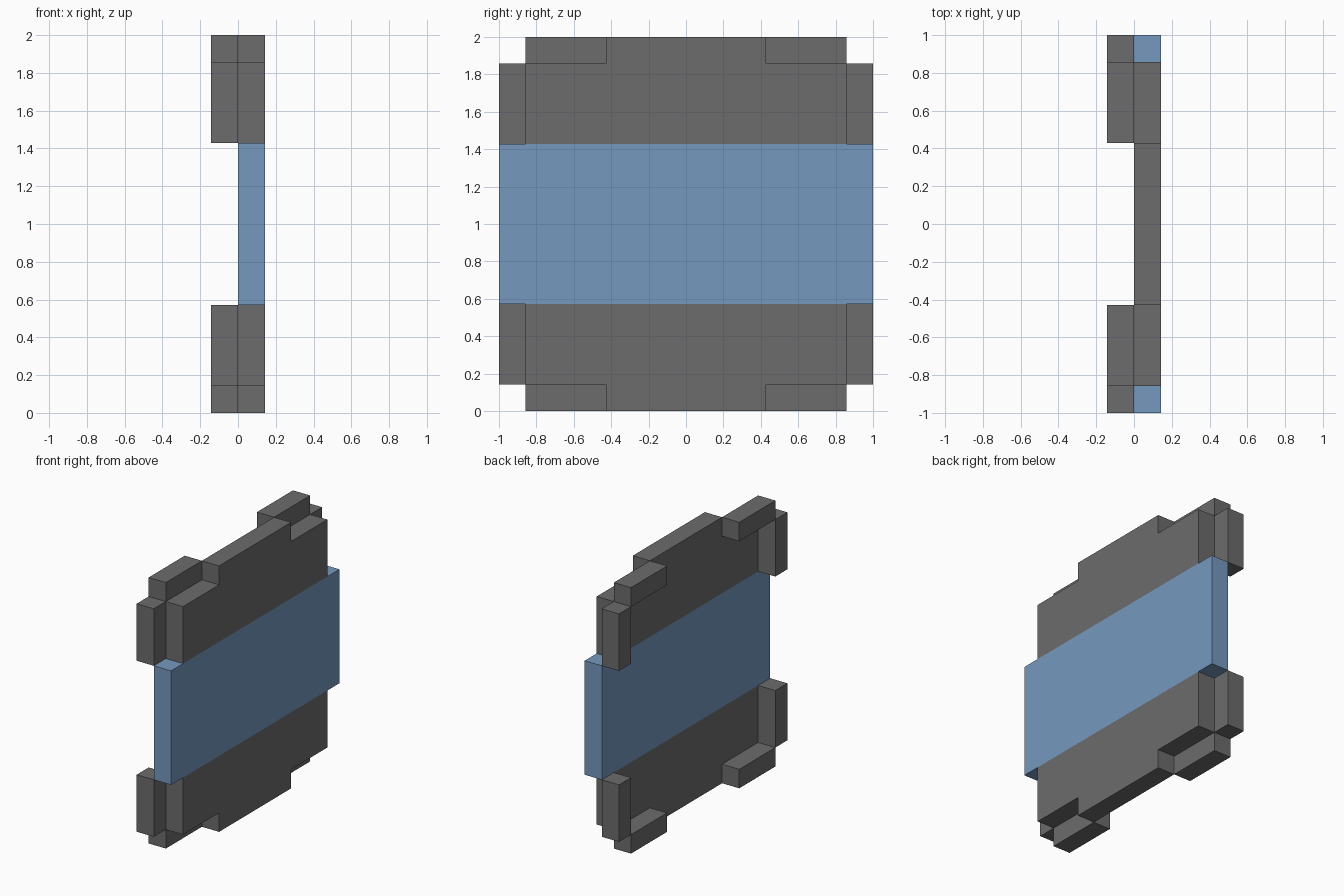
import bpy
import bmesh

if "Cube" in bpy.data.objects:
    bpy.data.objects.remove(bpy.data.objects["Cube"])

U = 1 / 7  # block size


def material(name, rgb):
    m = bpy.data.materials.new(name)
    m.diffuse_color = (*rgb, 1)
    m.use_nodes = True
    m.node_tree.nodes["Principled BSDF"].inputs["Base Color"].default_value = m.diffuse_color
    return m


grey = material("dark grey", (0.15, 0.15, 0.15))
blue = material("glass blue", (0.178, 0.319, 0.521))


def slab(name, outline, x0, x1, mat):
    """Extrude a (y, z) outline, in blocks from the centre, along x."""
    bm = bmesh.new()
    verts = [bm.verts.new((x0 * U, y * U, 1 + z * U)) for y, z in outline]
    face = bm.faces.new(verts)
    ext = bmesh.ops.extrude_face_region(bm, geom=[face])
    moved = [v for v in ext["geom"] if isinstance(v, bmesh.types.BMVert)]
    bmesh.ops.translate(bm, vec=((x1 - x0) * U, 0, 0), verts=moved)
    bmesh.ops.recalc_face_normals(bm, faces=bm.faces)
    me = bpy.data.meshes.new(name)
    bm.to_mesh(me)
    bm.free()
    me.materials.append(mat)
    ob = bpy.data.objects.new(name, me)
    bpy.context.collection.objects.link(ob)


def rect(y0, y1, z0, z1):
    return [(y0, z0), (y1, z0), (y1, z1), (y0, z1)]


# Central blue band
slab("blue_band", rect(-7, 7, -3, 3), 0, 1, blue)

plate = [(-6, 3), (6, 3), (6, 6), (3, 6), (3, 7), (-3, 7), (-3, 6), (-6, 6)]
for end, s in (("upper", 1), ("lower", -1)):
    # Stepped grey plate
    slab(end + "_plate", [(y, s * z) for y, z in plate], 0, 1, grey)
    for side, t in (("front", -1), ("back", 1)):
        # Upright and level edge bars set behind the plate
        slab(f"{end}_{side}_upright_bar", rect(6 * t, 7 * t, 3 * s, 6 * s), -1, 0, grey)
        slab(f"{end}_{side}_level_bar", rect(3 * t, 6 * t, 6 * s, 7 * s), -1, 0, grey)
